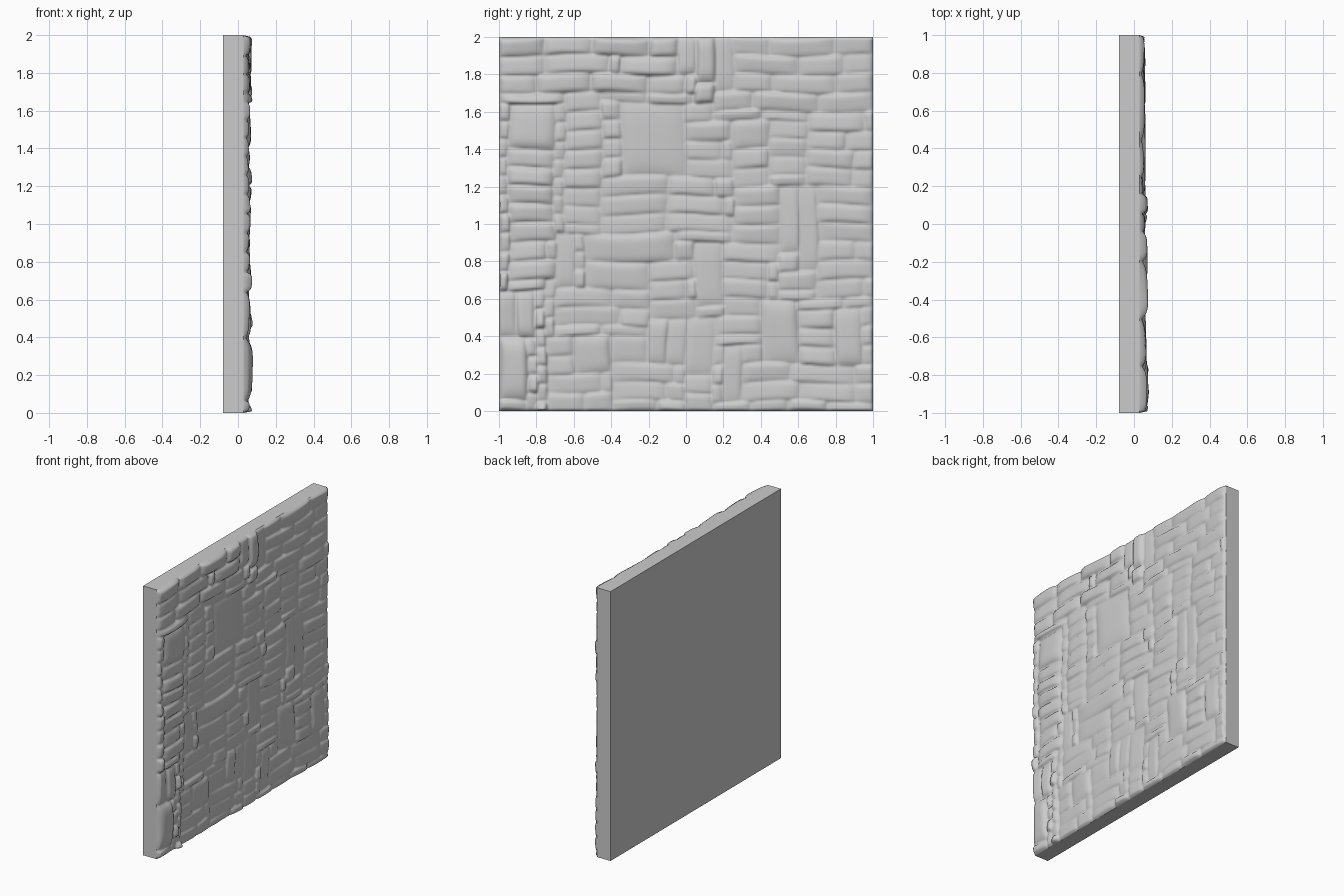
import bpy, bmesh, math, random

if "Cube" in bpy.data.objects:
    bpy.data.objects.remove(bpy.data.objects["Cube"])

random.seed(7)
BACK, FACE = -0.08, 0.03      # slab depth along x
N = 220                       # relief resolution
CELL = 0.05                   # layout module, 40 x 40 cells

# Notable upright and large stones: column, row, width, height in cells
stones = [
    (13, 25, 7, 8), (1, 28, 5, 5), (19, 36, 2, 4), (21, 35, 2, 5),
    (23, 34, 2, 6), (30, 17, 2, 7), (32, 15, 2, 9), (6, 13, 2, 6),
    (0, 1, 3, 7), (0, 8, 2, 5), (2, 8, 2, 5), (8, 4, 4, 4),
    (16, 5, 2, 5), (18, 5, 2, 5), (20, 4, 3, 6), (24, 1, 2, 6),
    (28, 5, 4, 7), (36, 5, 3, 6), (21, 11, 3, 7), (9, 16, 10, 3),
    (9, 13, 7, 3), (12, 5, 4, 3), (13, 36, 6, 2), (25, 28, 4, 3),
]

# Fill the rest of the wall with courses of flat stones
used = {(c, r) for a, b, w, h in stones
        for c in range(a, a + w) for r in range(b, b + h)}
for r in range(38, -1, -2):
    for row in (r + 1, r):
        for c in range(40):
            if (c, row) in used:
                continue
            want = random.choice((4, 5, 5, 6, 7))
            w = 1
            while w < want and c + w < 40 and (c + w, row) not in used:
                w += 1
            h = 1
            if row > 0 and all((c + i, row - 1) not in used for i in range(w)):
                h = 2
            stones.append((c, row - h + 1, w, h))
            used |= {(c + i, row - j) for i in range(w) for j in range(h)}

# Raise one soft pillow per stone into the height field
height = [[0.007] * (N + 1) for _ in range(N + 1)]


def raise_stone(c, r, w, h):
    cy, cz = -1 + (c + w / 2) * CELL, (r + h / 2) * CELL
    hy, hz = w * CELL / 2 + 0.006, h * CELL / 2 + 0.004
    amp = random.uniform(0.013, 0.024)
    if cy < -0.75 or (cy < 0.2 and cz > 1.7):
        amp += random.uniform(0.004, 0.015)
    if w * h > 24:
        amp += 0.005
    if c == 0 and r == 1:
        amp = 0.04
    ty, tz = random.uniform(-0.3, 0.3), random.uniform(-0.3, 0.3)
    i0, i1 = int((cy - hy + 0.96) * N / 2), int((cy + hy + 1.04) * N / 2) + 1
    j0, j1 = int((cz - hz - 0.04) * N / 2), int((cz + hz + 0.04) * N / 2) + 1
    for i in range(max(1, i0), min(N, i1)):
        for j in range(max(1, j0), min(N, j1)):
            y, z = -1 + 2 * i / N, 2 * j / N
            u = (y + 0.008 * math.sin(9 * z + 4 * y) - cy) / hy
            v = (z + 0.009 * math.sin(8 * y + 5 * z) - cz) / hz
            if abs(u) < 1 and abs(v) < 1:
                dome = (1 - u ** 4) ** 0.8 * (1 - v ** 4) ** 0.7
                bump = 0.005 + amp * dome * (1 + ty * u + tz * v)
                height[i][j] = max(height[i][j], bump)


for s in stones:
    raise_stone(*s)

# Stone relief surface, its rim meeting the slab edge
bm = bmesh.new()
grid = []
for i in range(N + 1):
    col = []
    for j in range(N + 1):
        rim = i in (0, N) or j in (0, N)
        x = FACE + (0 if rim else height[i][j])
        col.append(bm.verts.new((x, -1 + 2 * i / N, 2 * j / N)))
    grid.append(col)
for i in range(N):
    for j in range(N):
        bm.faces.new((grid[i][j], grid[i + 1][j], grid[i + 1][j + 1], grid[i][j + 1]))
for f in bm.faces:
    f.smooth = True
mesh = bpy.data.meshes.new("stone_relief")
bm.to_mesh(mesh)
bm.free()
bpy.context.collection.objects.link(bpy.data.objects.new("stone_relief", mesh))

# Flat backing slab, open where the relief covers it
bm = bmesh.new()
bmesh.ops.create_cube(bm, size=1)
for v in bm.verts:
    v.co = (BACK if v.co.x < 0 else FACE, v.co.y * 2, v.co.z * 2 + 1)
bm.normal_update()
bmesh.ops.delete(bm, geom=[f for f in bm.faces if f.normal.x > 0.5], context='FACES_ONLY')
mesh = bpy.data.meshes.new("backing_slab")
bm.to_mesh(mesh)
bm.free()
bpy.context.collection.objects.link(bpy.data.objects.new("backing_slab", mesh))
